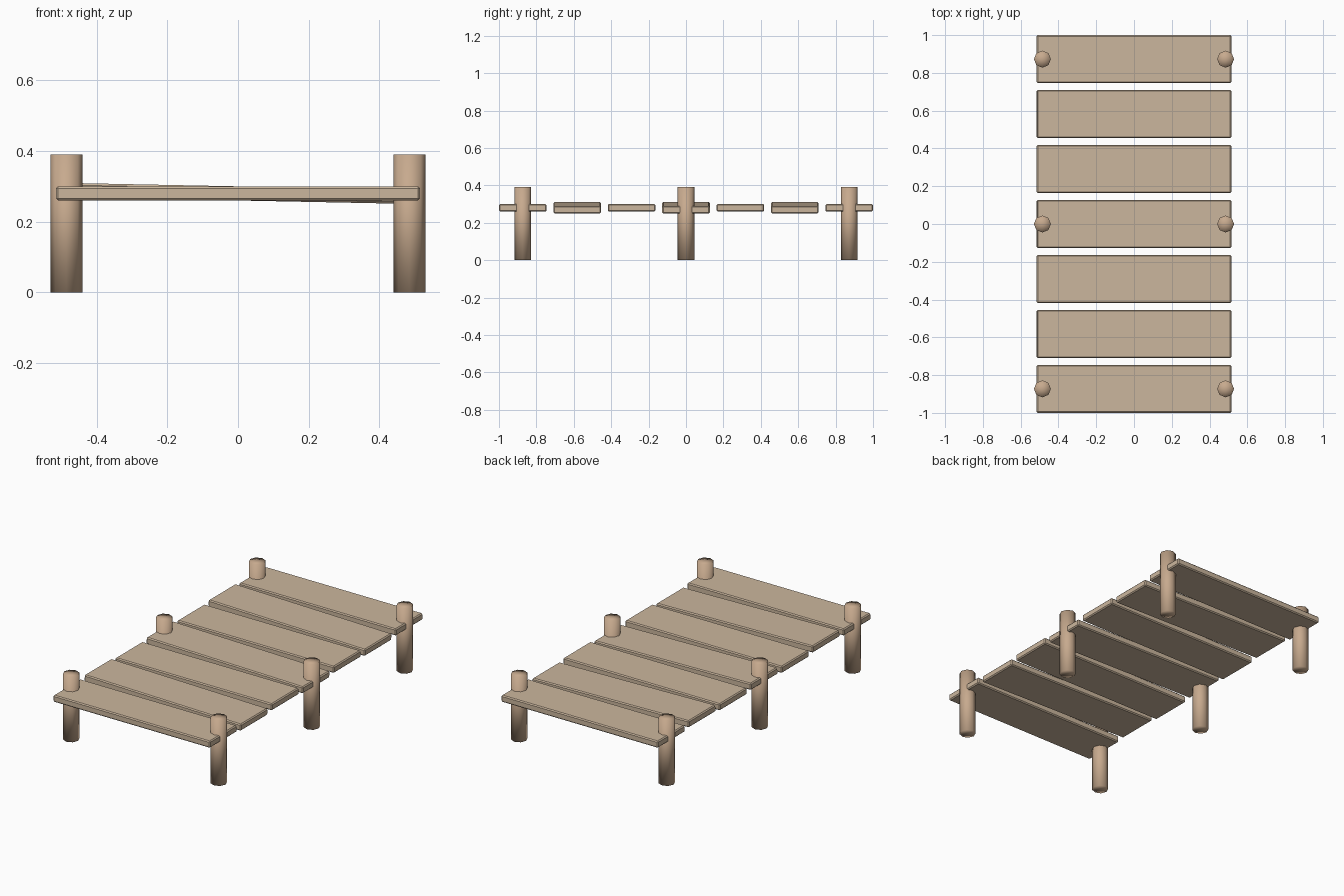
import bpy

if "Cube" in bpy.data.objects:
    bpy.data.objects.remove(bpy.data.objects["Cube"])

PITCH, PLANK_W = 0.2909, 0.2545


def material(name, color):
    m = bpy.data.materials.new(name)
    m.diffuse_color = (*color, 1)
    m.use_nodes = True
    m.node_tree.nodes["Principled BSDF"].inputs["Base Color"].default_value = m.diffuse_color
    return m


plank_wood = material("plank_wood", (0.60, 0.47, 0.34))
post_wood = material("post_wood", (0.57, 0.40, 0.27))

# Deck planks: every second one is slightly tilted
for i in range(7):
    tilt = 0.02 if i % 2 else 0.0
    bpy.ops.mesh.primitive_cube_add(size=1, location=(0, (i - 3) * PITCH, 0.28),
                                    rotation=(0, tilt, 0))
    plank = bpy.context.object
    plank.name = f"plank_{i + 1}"
    plank.scale = (1.03, PLANK_W, 0.04)
    bpy.ops.object.transform_apply(location=False, rotation=False, scale=True)
    bevel = plank.modifiers.new("soft_edges", 'BEVEL')
    bevel.width = 0.006
    bevel.segments = 1
    plank.data.materials.append(plank_wood)

# Round posts in pairs at both ends and the middle, poking through the planks
for row, label in ((-3, "front"), (0, "middle"), (3, "back")):
    for side, side_name in ((-1, "left"), (1, "right")):
        bpy.ops.mesh.primitive_cylinder_add(
            vertices=8, radius=0.045, depth=0.39, end_fill_type='TRIFAN',
            location=(side * 0.485, row * PITCH, 0.195))
        post = bpy.context.object
        post.name = f"{label}_{side_name}_post"
        bpy.ops.object.shade_smooth()
        post.data.materials.append(post_wood)
